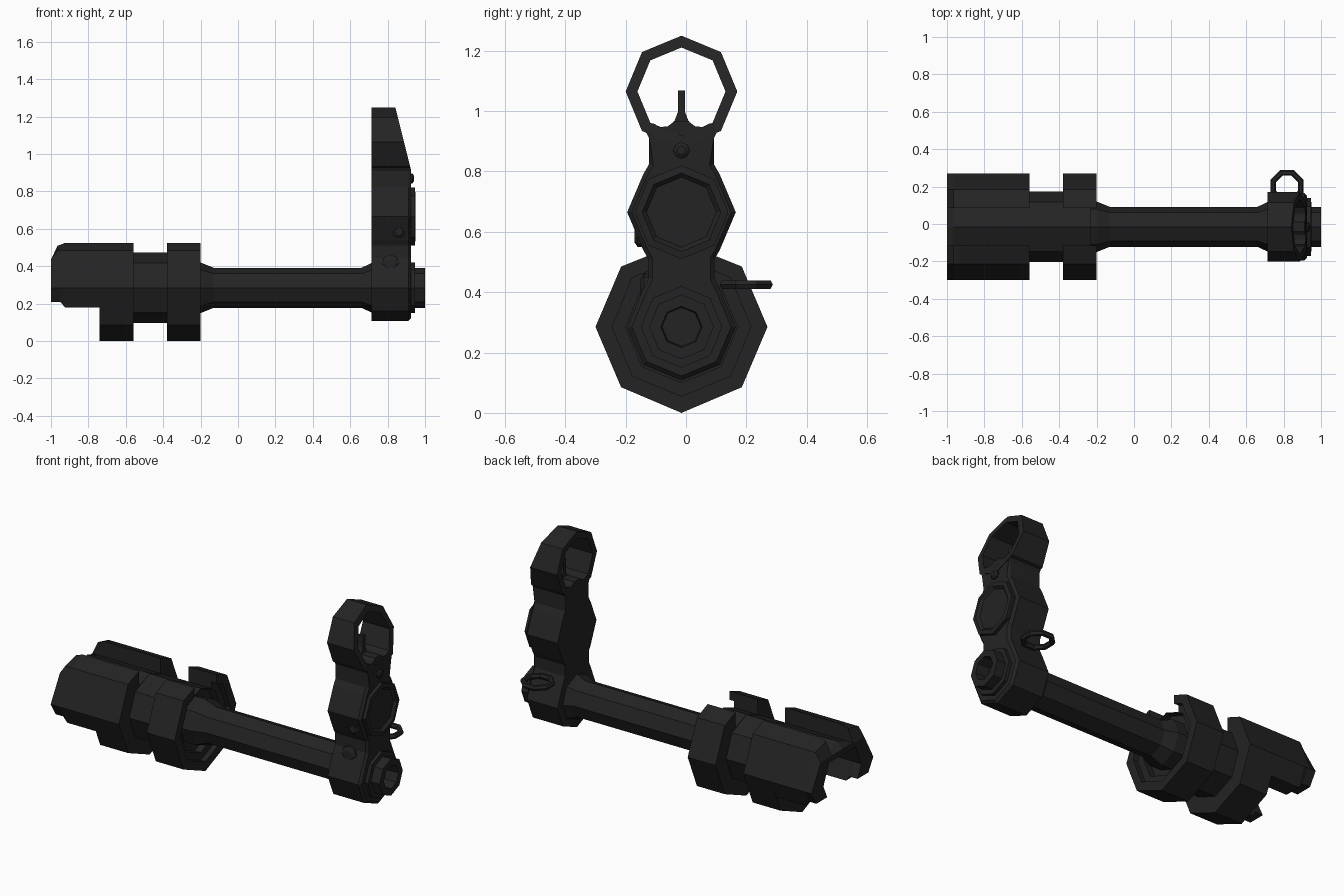
import bpy, bmesh, math
from mathutils import Matrix

if "Cube" in bpy.data.objects:
    bpy.data.objects.remove(bpy.data.objects["Cube"])

Y0 = -0.015      # side-to-side centre
BORE = 0.285     # bore height

mat = bpy.data.materials.new("gunmetal black")
mat.diffuse_color = (0.017, 0.017, 0.017, 1)
mat.use_nodes = True
mat.node_tree.nodes["Principled BSDF"].inputs["Base Color"].default_value = mat.diffuse_color


def finish(name, bm):
    bmesh.ops.recalc_face_normals(bm, faces=bm.faces)
    me = bpy.data.meshes.new(name)
    bm.to_mesh(me)
    bm.free()
    ob = bpy.data.objects.new(name, me)
    me.materials.append(mat)
    bpy.context.collection.objects.link(ob)
    return ob


def lathe(name, profile, zc=BORE, n=8, matrix=None):
    """Revolve (x, radius) points about the x axis."""
    bm = bmesh.new()
    rings = []
    for x, r in profile:
        if r == 0:
            rings.append([bm.verts.new((x, 0, 0))] * n)
        else:
            rings.append([bm.verts.new((x, r * math.cos(i * math.tau / n),
                                        r * math.sin(i * math.tau / n))) for i in range(n)])
    for a, b in zip(rings, rings[1:]):
        for i in range(n):
            j = (i + 1) % n
            bm.faces.new(list(dict.fromkeys([a[i], a[j], b[j], b[i]])))
    bm.transform(matrix or Matrix.Translation((0, Y0, zc)))
    return finish(name, bm)


def mirror(half):
    """Close a half outline (first and last points may lie on the centre line)."""
    return half + [(-y, z) for y, z in reversed(half) if y != 0]


def loft(name, sections):
    """Join matching (x, outline) sections into a capped solid."""
    bm = bmesh.new()
    loops = [[bm.verts.new((x, Y0 + y, z)) for y, z in pts] for x, pts in sections]
    for a, b in zip(loops, loops[1:]):
        for i in range(len(a)):
            j = (i + 1) % len(a)
            bm.faces.new([a[i], a[j], b[j], b[i]])
    bm.faces.new(loops[0])
    bm.faces.new(loops[-1])
    return finish(name, bm)


# Barrel with flared ends, collar and bored muzzle
lathe("barrel", [(-0.5, 0), (-0.5, 0.135), (-0.2, 0.135), (-0.13, 0.107), (0.66, 0.107),
                 (0.72, 0.135), (0.945, 0.135), (0.945, 0.107), (1.0, 0.107),
                 (1.0, 0.068), (0.88, 0.062), (0.88, 0)])

# Handguard: notched octagonal sections around a slimmer core
lathe("handguard_core", [(-0.6, 0), (-0.6, 0.188), (-0.34, 0.188), (-0.34, 0)])
notched = mirror([(0, 0), (0.2, 0.085), (0.285, 0.285), (0.2, 0.485), (0.1, 0.525),
                  (0.1, 0.435), (0, 0.475)])
loft("handguard_block", [(-0.74, notched), (-0.56, notched)])
ring = loft("front_ring", [(-0.38, notched), (-0.2, notched)])

# Stepped recess in the face of the front ring
cutter = lathe("recess_cutter", [(-0.27, 0), (-0.27, 0.185), (-0.23, 0.185), (-0.23, 0.23),
                                 (-0.15, 0.23), (-0.15, 0)])
cutter.hide_render = True
cutter.hide_viewport = True
cut = ring.modifiers.new("recess", 'BOOLEAN')
cut.operation = 'DIFFERENCE'
cut.solver = 'EXACT'
cut.object = cutter

# Rear shell, open below, trimmed towards its end
arch = mirror([(0, 0.475), (0.1, 0.435), (0.1, 0.525), (0.2, 0.485), (0.285, 0.285),
               (0.24, 0.18), (0.14, 0.18), (0.175, 0.285), (0.124, 0.409), (0, 0.445)])
# the outline touches the centre line twice, so it is built as two halves
for side, name in ((1, "rear_shell_left"), (-1, "rear_shell_right")):
    half = [(side * y, z) for y, z in arch[:10]]

    def trim(lo, hi):
        out = []
        for i, (y, z) in enumerate(half):
            top = hi - 0.03 if i in (8, 9) else hi
            out.append((y, min(max(z, lo), top)))
        return out
    loft(name, [(-1.0, trim(0.21, 0.435)), (-0.965, trim(0.21, 0.51)),
                (-0.95, trim(0.21, 0.515)), (-0.925, trim(0.18, 0.525)),
                (-0.74, trim(0.18, 0.525))])

# Sight block: barrel clamp, gas chamber and neck in one outline
block_half = [(0, 0.107), (0.127, 0.16), (0.18, 0.285), (0.127, 0.41), (0.11, 0.445),
              (0.11, 0.51), (0.127, 0.54), (0.18, 0.665), (0.127, 0.79), (0.107, 0.825),
              (0.107, 0.91), (0.12, 0.935), (0.095, 0.96), (0.07, 0.947), (0.045, 0.95),
              (0.025, 0.965), (0, 0.965)]
block = loft("sight_block", [(0.715, mirror(block_half)), (0.925, mirror(block_half))])
bm = bmesh.new()
bm.from_mesh(block.data)
bm.edges.ensure_lookup_table()
rim = [e for e in bm.edges if all(v.co.x > 0.92 and v.co.z < 0.92 for v in e.verts)]
bmesh.ops.bevel(bm, geom=rim, offset=0.014, segments=1, affect='EDGES')
# top of the block follows the slope of the guard
for v in bm.verts:
    if v.co.z > 0.92 and v.co.x > 0.9:
        v.co.x = 0.925 - (v.co.z - 0.915) * 0.25
bm.to_mesh(block.data)
bm.free()

# Sight guard ring with sloping front
bm = bmesh.new()
loops = []
for r, front in ((0.185, 0), (0.185, 1), (0.146, 1), (0.146, 0)):
    loop = []
    for i in range(8):
        a = i * math.tau / 8
        z = 1.065 + r * math.sin(a)
        x = 0.925 - max(0, z - 0.915) * 0.25 if front else 0.715
        loop.append(bm.verts.new((x, Y0 + r * math.cos(a), z)))
    loops.append(loop)
for k in range(4):
    a, b = loops[k], loops[(k + 1) % 4]
    for i in range(8):
        j = (i + 1) % 8
        bm.faces.new([a[i], a[j], b[j], b[i]])
finish("sight_guard", bm)

# Sight post on a tapered foot
post = mirror([(0, 0.93), (0.045, 0.94), (0.022, 0.97), (0.011, 1.0), (0.011, 1.068),
               (0, 1.068)])
loft("sight_post", [(0.795, post), (0.825, post)])

# Recessed gas chamber plug
lathe("gas_plug", [(0.88, 0), (0.88, 0.155), (0.945, 0.155), (0.948, 0.13),
                   (0.934, 0.116), (0.934, 0)], zc=0.665)

# Small bolt on the front of the neck
lathe("neck_bolt", [(0.91, 0), (0.91, 0.027), (0.932, 0.027), (0.94, 0.015), (0.94, 0)],
      zc=0.87)


# Side pins, facing -y
def side_pin(name, x, z, r, y_in, y_out):
    m = Matrix.Translation((x, 0, z)) @ Matrix.Rotation(math.pi / 2, 4, 'Z')
    lathe(name, [(y_in, 0), (y_in, r), (y_out + 0.01, r), (y_out, r * 0.6), (y_out, 0)],
          matrix=m)


side_pin("clamp_pin", 0.815, 0.415, 0.048, -0.08, -0.15)
side_pin("chamber_pin", 0.86, 0.585, 0.035, -0.1, -0.17)

# Sling loop
bpy.ops.mesh.primitive_torus_add(major_segments=8, minor_segments=6, major_radius=0.079,
                                 minor_radius=0.016, location=(0.818, 0.2, 0.425),
                                 rotation=(0, 0, math.pi / 8))
loop_ob = bpy.context.object
loop_ob.name = "sling_loop"
loop_ob.data.materials.append(mat)
